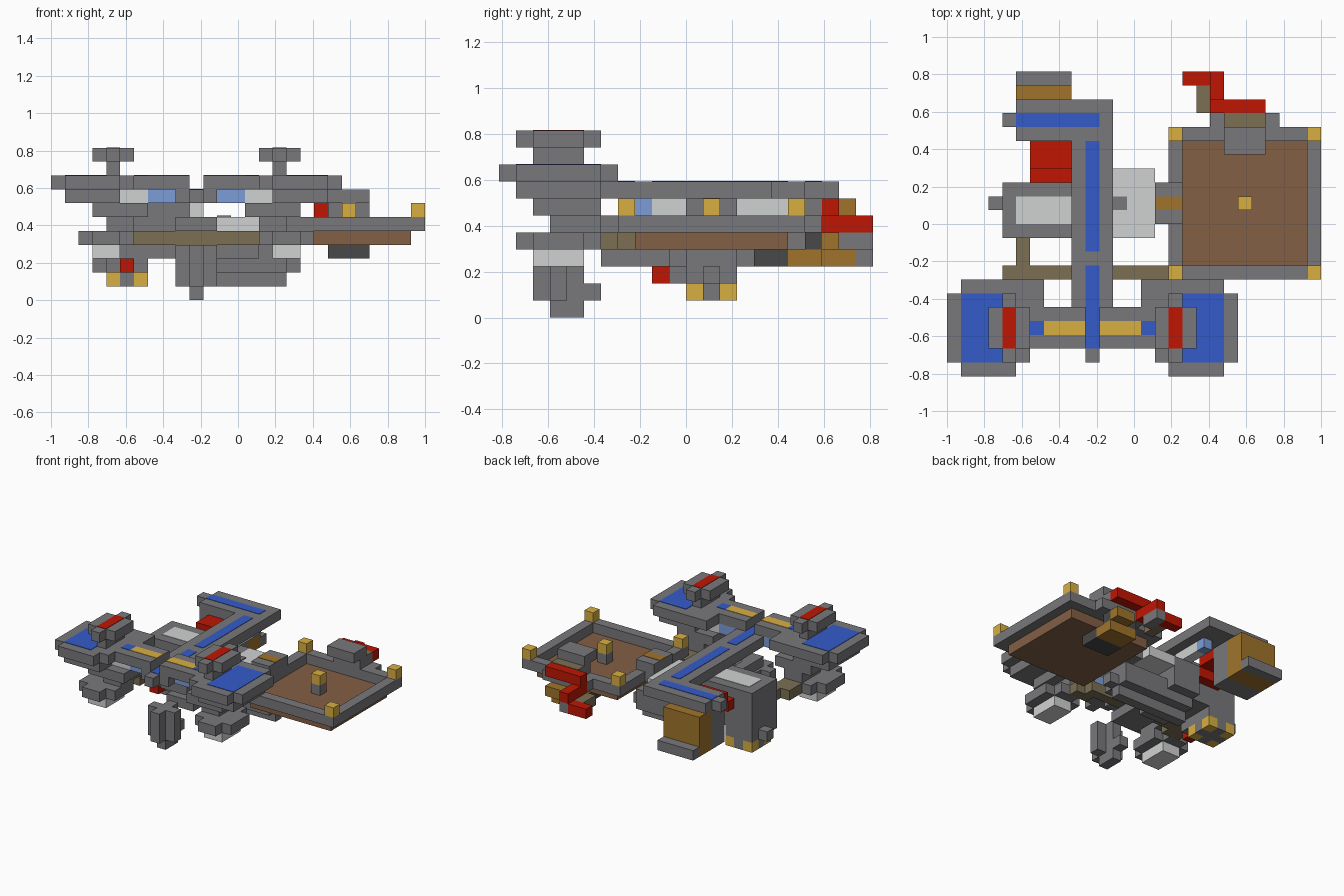
import bpy

cube = bpy.data.objects.get("Cube")
if cube:
    bpy.data.objects.remove(cube, do_unlink=True)

UNIT = 2 / 27          # edge of one grid block
PLATE = 0.04           # thickness of painted plates, in blocks
AXIS = 21              # port and starboard hull parts mirror about half of this


def material(name, r, g, b):
    mat = bpy.data.materials.new(name)
    mat.use_nodes = True
    mat.diffuse_color = (r, g, b, 1)
    shader = next(n for n in mat.node_tree.nodes if n.type == "BSDF_PRINCIPLED")
    shader.inputs["Base Color"].default_value = (r, g, b, 1)
    shader.inputs["Roughness"].default_value = 0.8
    return mat


gray = material("hull gray", .19, .185, .195)
light = material("light gray", .63, .65, .64)
dark = material("dark gray", .065, .065, .065)
blue = material("blue", .033, .105, .59)
glass = material("pale blue", .2, .34, .68)
red = material("red", .52, .008, .001)
gold = material("gold", .69, .43, .055)
brown = material("deck brown", .23, .115, .06)
ochre = material("ochre", .35, .175, .025)
olive = material("olive", .2, .16, .09)


def block(name, mat, x, y, z):
    """Box between grid lines; x, y and z are (low, high) pairs."""
    spans = (x, y, z)
    shift = (13.5, 11, 0)
    corners = [[(s[i] - o) * UNIT for s, o in zip(spans, shift)] for i in (0, 1)]
    verts = [(corners[i][0], corners[j][1], corners[k][2])
             for i in (0, 1) for j in (0, 1) for k in (0, 1)]
    faces = [(0, 1, 3, 2), (4, 6, 7, 5), (0, 4, 5, 1),
             (2, 3, 7, 6), (0, 2, 6, 4), (1, 5, 7, 3)]
    mesh = bpy.data.meshes.new(name)
    mesh.from_pydata(verts, [], faces)
    mesh.materials.append(mat)
    obj = bpy.data.objects.new(name, mesh)
    bpy.context.collection.objects.link(obj)
    return obj


def plate(name, mat, x, y, top):
    """Thin painted panel lying on a top surface."""
    block(name, mat, x, y, (top, top + PLATE))


def pair(maker, name, mat, x, y, z):
    """The same part on both sides of the hull axis."""
    maker("right_" + name, mat, x, y, z)
    maker("left_" + name, mat, (AXIS - x[1], AXIS - x[0]), y, z)


# Wings with blue top panels
pair(block, "wing_core", gray, (1, 5), (0, 7), (8, 9))
pair(block, "wing_edge", gray, (0, 1), (1, 6), (8, 9))
pair(block, "wing_root", gray, (5, 7), (5, 7), (8, 9))
pair(block, "wing_step", gray, (5, 6), (1, 2), (8, 9))
pair(block, "wing_underside", gray, (1, 5), (1, 6), (7, 8))
pair(plate, "wing_panel", blue, (1, 4), (1, 6), 9)

# Turrets above the wings
pair(block, "turret_neck", gray, (4, 5), (2, 5), (9, 10))
pair(block, "turret_head", gray, (3, 6), (2, 5), (10, 11))
pair(block, "turret_barrel", gray, (4, 5), (1, 6), (10, 11))
pair(plate, "turret_stripe", red, (4, 5), (2, 5), 11)

# Pods below the wings
pair(block, "pod_pylon", gray, (3, 7), (2, 6), (6, 7))
pair(block, "pod_neck", gray, (4, 6), (3, 6), (5, 6))
pair(block, "pod_body", gray, (2, 6), (2, 5), (4, 5))
pair(block, "pod_barrel", gray, (3, 5), (1, 6), (4, 5))
pair(block, "pod_lamp", light, (3, 5), (2, 5), (3, 4))
pair(block, "pod_bracket", olive, (4, 6), (6, 7), (4, 5))

# Front cross bar with stripes and windows
pair(block, "cross_bar", gray, (5, 10), (2, 5), (8, 9))
pair(plate, "bar_gold_stripe", gold, (7, 10), (3, 4), 9)
pair(plate, "bar_blue_stripe", blue, (6, 7), (3, 4), 9)
pair(block, "bar_window", light, (5, 7), (3, 5), (7, 8))
pair(block, "bar_blue_window", glass, (7, 9), (3, 5), (7, 8))

# Spine and its blue line
block("spine", gray, (9, 12), (2, 20), (7, 8))
block("spine_tip", gray, (10, 11), (1, 2), (7, 8))
block("tail_arm", gray, (5, 9), (17, 20), (7, 8))
block("tail_arm_tip", gray, (4, 5), (18, 19), (7, 8))
plate("spine_front_stripe", blue, (10, 11), (2, 8), 8)
plate("spine_rear_stripe", blue, (10, 11), (9, 17), 8)
plate("tail_stripe", blue, (5, 11), (18, 19), 8)

# Row of windows under the spine
for start, end, mat in ((7, 8, light), (8, 9, glass), (9, 11, light),
                        (11, 14, gray), (14, 17, light), (17, 18, glass)):
    block("spine_window", mat, (10, 11), (start, end), (6, 7))

# Keel
block("keel_upper", gray, (9, 12), (5, 15), (5, 6))
block("keel_middle", gray, (9, 12), (8, 15), (4, 5))
block("keel_lower", gray, (9, 12), (6, 15), (3, 4))

# Belly, narrowing step by step toward the deck
block("belly_top", gray, (12, 15), (10, 14), (3, 4))
block("belly_top_end", gray, (15, 17), (11, 14), (3, 4))
block("belly_root", gray, (9, 12), (10, 14), (2, 3))
block("belly_middle", gray, (12, 17), (11, 14), (2, 3))
block("belly_tip", gray, (17, 18), (12, 13), (2, 3))
block("belly_ridge", gray, (9, 17), (12, 13), (1, 2))

# Front landing strut
block("strut_long", gray, (10, 11), (2, 5), (1, 4))
block("strut_wide", gray, (9, 12), (3, 4), (1, 4))
block("strut_toe", gray, (10, 11), (5, 6), (1, 2))
block("strut_foot", gray, (10, 11), (3, 5), (0, 1))

# Right engine housing
block("engine_housing", gray, (4, 9), (10, 14), (3, 7))
block("engine_link", gray, (9, 10), (10, 14), (5, 7))
block("engine_base", gray, (4, 7), (10, 14), (2, 3))
block("engine_vent", gray, (3, 4), (12, 13), (2, 3))
plate("engine_panel", light, (5, 9), (11, 13), 7)
block("engine_light", red, (5, 6), (9, 10), (2, 3))
block("engine_foot_bridge", gray, (5, 6), (11, 14), (1, 2))
for x in (4, 6):
    block("engine_foot_spacer", gray, (x, x + 1), (12, 13), (1, 2))
    for y in (11, 13):
        block("engine_foot", gold, (x, x + 1), (y, y + 1), (1, 2))
block("red_tank", red, (6, 9), (15, 17), (6, 7))
block("red_tank_step", red, (6, 9), (14, 15), (5, 6))

# Rear thruster box
block("thruster_mount", gray, (5, 9), (17, 19), (3, 7))
block("thruster", ochre, (5, 9), (19, 21), (3, 7))
block("thruster_lip", gray, (5, 9), (21, 22), (3, 4))

# Olive pipes
block("cross_pipe", olive, (4, 16), (7, 8), (4, 5))
block("feed_pipe", olive, (5, 6), (8, 10), (4, 5))

# Bridge to the deck
block("bridge", light, (12, 15), (10, 15), (5, 6))
block("bridge_hatch", gray, (12, 13), (12, 13), (6, 6.1))
block("bridge_joint", gray, (15, 17), (11, 14), (5, 7))
plate("bridge_strip", ochre, (15, 17), (12, 13), 7)

# Deck with raised rim and gold posts
block("deck_floor", brown, (17, 26), (8, 17), (4, 5))
for y in (7, 17):
    block("deck_rim", gray, (16, 27), (y, y + 1), (5, 6))
    for x in (16, 26):
        block("corner_post", gold, (x, x + 1), (y, y + 1), (6, 7))
for x in (16, 26):
    block("deck_side_rim", gray, (x, x + 1), (8, 17), (5, 6))
block("centre_post", gray, (21, 22), (12, 13), (5, 6))
block("centre_post_top", gold, (21, 22), (12, 13), (6, 7))

# Control cabin behind the deck, with an overhanging roof
block("cabin_roof", gray, (20, 23), (16, 18), (7, 8))
block("cabin_wall", gray, (20, 23), (17, 19), (6, 7))
block("cabin_back", gray, (19, 24), (18, 19), (5, 6))
plate("cabin_strip", olive, (20, 23), (18, 19), 7)
block("cabin_vent", dark, (20, 23), (18, 19), (4, 5))
block("under_vent", dark, (20, 23), (15, 17), (3, 4))
block("under_thruster", ochre, (20, 23), (17, 19), (3, 4))

# Red rear crane
block("crane_beam", red, (19, 23), (19, 20), (6, 7))
block("crane_arm", red, (19, 20), (19, 22), (5, 6))
block("crane_hook", red, (17, 19), (21, 22), (4, 5))
block("crane_weight", gray, (19, 20), (20, 22), (4, 5))
block("crane_brace", olive, (18, 19), (19, 21), (4, 5))
block("crane_support", ochre, (21, 23), (19, 20), (4, 5))
